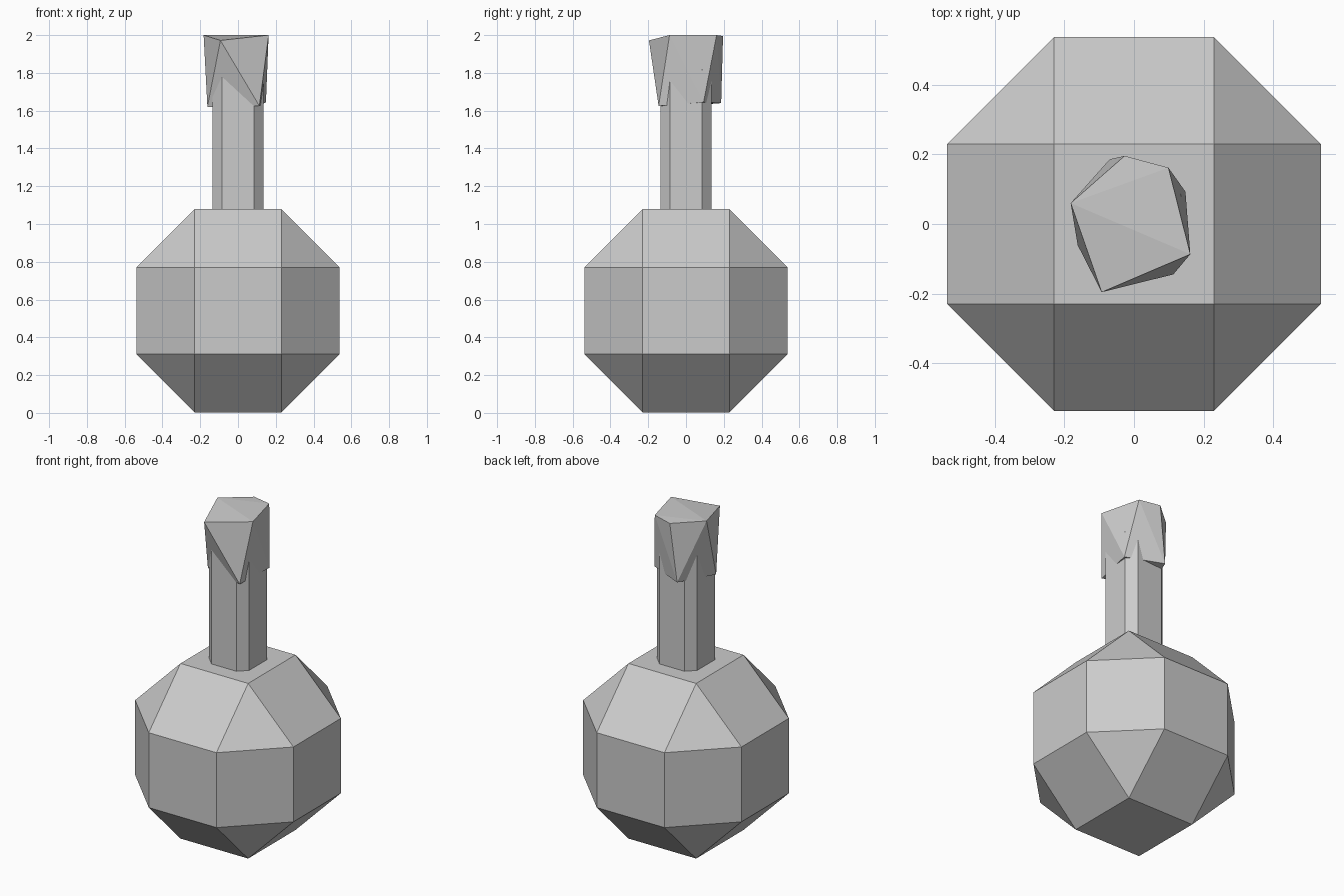
import bpy
import bmesh
from itertools import permutations, product

cube = bpy.data.objects.get("Cube")
if cube:
    bpy.data.objects.remove(cube, do_unlink=True)

grey = bpy.data.materials.new("stone grey")
grey.use_nodes = True
COLOUR = (0.6, 0.6, 0.6, 1)
grey.diffuse_color = COLOUR
grey.node_tree.nodes["Principled BSDF"].inputs["Base Color"].default_value = COLOUR


def hull(name, points):
    """Flat-faced convex solid around the given points."""
    bm = bmesh.new()
    for p in points:
        bm.verts.new(p)
    bmesh.ops.convex_hull(bm, input=bm.verts)
    # Merge coplanar triangles into clean polygons
    bmesh.ops.dissolve_limit(bm, angle_limit=0.02, verts=bm.verts, edges=bm.edges)
    bmesh.ops.recalc_face_normals(bm, faces=bm.faces)
    mesh = bpy.data.meshes.new(name)
    bm.to_mesh(mesh)
    bm.free()
    mesh.materials.append(grey)
    obj = bpy.data.objects.new(name, mesh)
    bpy.context.collection.objects.link(obj)


SIGNS = (-1, 1)

# Faceted round body: squares and corner triangles
INNER, OUTER, CENTRE = 0.23, 0.538, 0.541
corners = set(permutations((INNER, INNER, OUTER)))
hull("body", [(sx * x, sy * y, CENTRE + sz * z)
              for x, y, z in corners
              for sx, sy, sz in product(SIGNS, repeat=3)])

# Square neck with bevelled corners, running up into the stopper
FLAT, HALF = 0.085, 0.136
hull("neck", [(sx * x, sy * y, z)
              for x, y in ((FLAT, HALF), (HALF, FLAT))
              for sx, sy in product(SIGNS, repeat=2)
              for z in (1.05, 1.82)])

# Rough-cut stopper: five points above, four below
stopper_top = [(-0.182, 0.06, 2.0), (-0.027, 0.196, 1.995), (0.099, 0.162, 2.0),
               (0.162, -0.087, 2.0), (-0.093, -0.196, 1.972)]
stopper_base = [(0.113, -0.145, 1.625), (0.148, 0.093, 1.645),
                (-0.07, 0.186, 1.64), (-0.162, -0.061, 1.62)]
hull("stopper", stopper_top + stopper_base)
